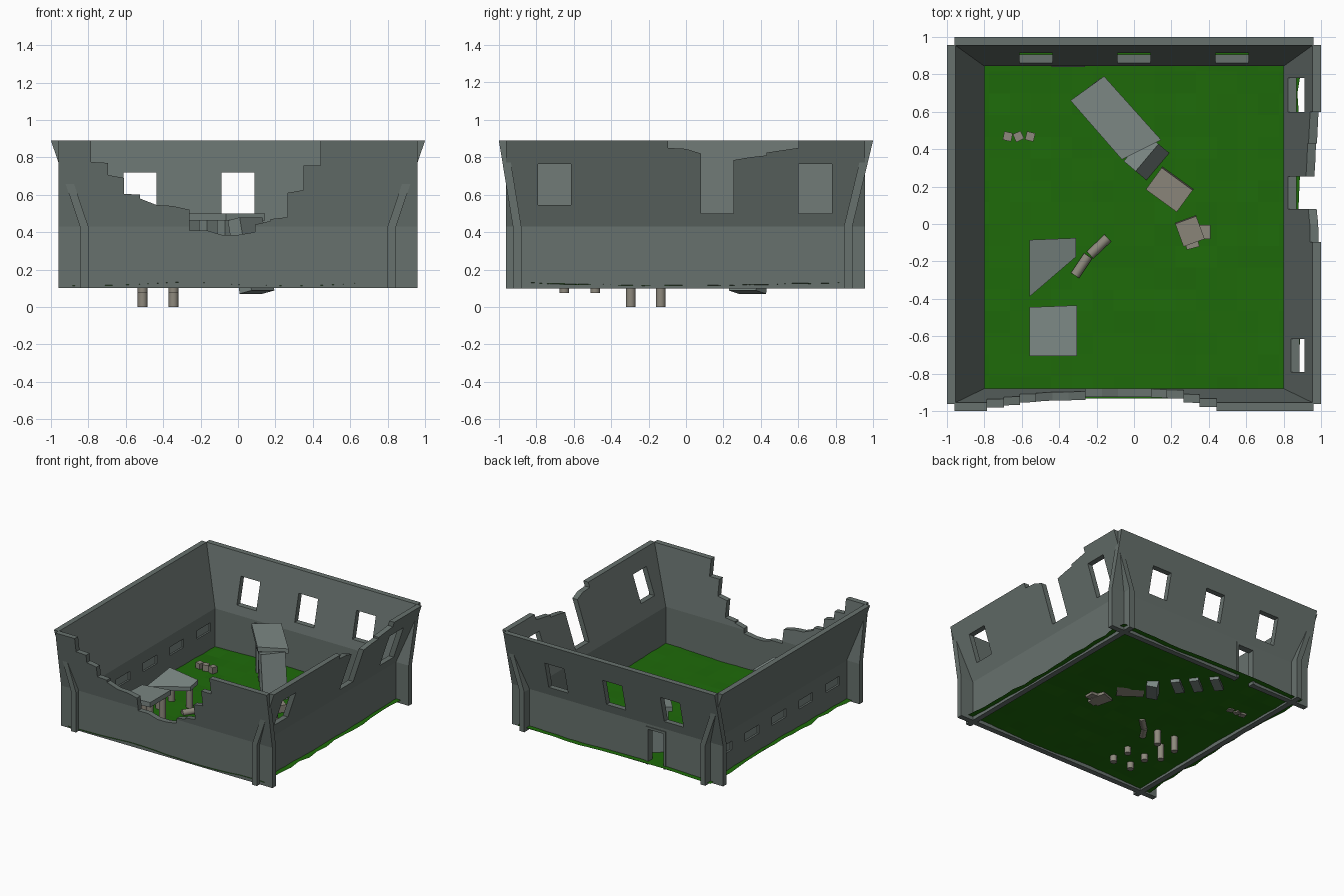
import bpy, bmesh, random
from math import radians, sin
from mathutils import Matrix, Vector

if "Cube" in bpy.data.objects:
    bpy.data.objects.remove(bpy.data.objects["Cube"])

random.seed(4)


def material(name, rgb):
    m = bpy.data.materials.new(name)
    m.diffuse_color = (*rgb, 1)
    m.use_nodes = True
    m.node_tree.nodes["Principled BSDF"].inputs["Base Color"].default_value = m.diffuse_color
    return m


STONE = material("wall_stone", (0.135, 0.165, 0.153))
SLAB = material("slab_stone", (0.20, 0.245, 0.23))
RUBBLE = material("rubble_stone", (0.27, 0.25, 0.205))
GRASS = material("grass", (0.013, 0.145, 0.003))


def finish(name, bm, mat):
    bmesh.ops.recalc_face_normals(bm, faces=bm.faces[:])
    me = bpy.data.meshes.new(name)
    bm.to_mesh(me)
    bm.free()
    ob = bpy.data.objects.new(name, me)
    bpy.context.collection.objects.link(ob)
    me.materials.append(mat)
    return ob


def prism(bm, pts, offset):
    """Extrude a closed outline of 3D points along an offset."""
    face = bm.faces.new([bm.verts.new(p) for p in pts])
    ext = bmesh.ops.extrude_face_region(bm, geom=[face])["geom"]
    bmesh.ops.translate(bm, vec=offset, verts=[v for v in ext if isinstance(v, bmesh.types.BMVert)])


def wall(name, place, u0, u1, inner, lean, openings=(), broken=None):
    """Wall that leans outward above the bend; local axes: length, outward, up."""
    t = 0.045
    bm = bmesh.new()
    profile = [(inner, .1), (inner + t, .1), (inner + t, .43), (inner + lean + t, .89),
               (inner + lean, .89), (inner, .43)]
    prism(bm, [(u0, d, z) for d, z in profile], (u1 - u0, 0, 0))
    ob = finish(name, bm, STONE)
    outlines = [[(a, b), (c, b), (c, e), (a, e)] for a, c, b, e in openings]
    if broken:
        outlines.append(broken)
    cut = bmesh.new()
    for o in outlines:
        prism(cut, [(u, .6, z) for u, z in o], (0, .6, 0))
    cutter = finish("cutter", cut, STONE)
    cutter.hide_render = True
    mod = ob.modifiers.new("openings", 'BOOLEAN')
    mod.operation, mod.solver, mod.object = 'DIFFERENCE', 'EXACT', cutter
    dg = bpy.context.evaluated_depsgraph_get()
    bm = bmesh.new()
    bm.from_mesh(bpy.data.meshes.new_from_object(ob.evaluated_get(dg)))
    for v in bm.verts:
        v.co = place(*v.co)
    bpy.data.objects.remove(cutter)
    bpy.data.objects.remove(ob)
    finish(name, bm, STONE)


# Broken skylines of the front and right walls (length, height)
front_break = [(-.785, 1), (-.785, .775), (-.695, .77), (-.695, .705), (-.61, .69), (-.61, .605),
               (-.525, .60), (-.525, .58), (-.435, .545), (-.35, .54), (-.26, .52), (-.26, .41),
               (-.17, .41), (-.085, .385), (0, .385), (.09, .40), (.09, .44), (.175, .46),
               (.175, .47), (.265, .48), (.265, .61), (.35, .625), (.35, .755), (.44, .755), (.44, 1)]
right_break = [(-.095, 1), (-.095, .85), (0, .845), (.08, .82), (.08, .50), (.255, .50), (.255, .785),
               (.34, .80), (.43, .81), (.43, .825), (.60, .85), (.60, 1)]

# Four outer walls
slits = (-.7, -.35, 0, .35, .7)
wall("front_wall", lambda u, d, z: (u, -d, z), -.96, .96, .88, .075, broken=front_break)
wall("back_wall", lambda u, d, z: (u, d, z), -.96, .96, .844, .111,
     [(c - .088, c + .088, .50, .718) for c in (-.525, 0, .525)] + [(-.44, -.262, 0, .41)])
wall("left_wall", lambda u, d, z: (-d, u, z), -.962, .957, .80, .155,
     [(c - .088, c + .088, .265, .335) for c in slits])
wall("right_wall", lambda u, d, z: (d, u, z), -.962, .957, .80, .155,
     [(-.79, -.615, .545, .765), (.60, .78, .50, .765)], right_break)

# Uneven grass floor
bm = bmesh.new()
bmesh.ops.create_grid(bm, x_segments=16, y_segments=16, size=1)
for v in bm.verts:
    edge = abs(v.co.x) > .99
    v.co = (v.co.x * .885, v.co.y * .932,
            .122 + .007 * sin(5 * v.co.x + 3 * v.co.y) + random.uniform(-.004, .004))
    if edge:
        v.co.x += random.uniform(-.012, .012)
finish("grass_floor", bm, GRASS)


def plate(name, pts, thick, mat=SLAB):
    bm = bmesh.new()
    prism(bm, pts, (0, 0, -thick))
    return finish(name, bm, mat)


def block(name, loc, size, angle=0, tilt=0, mat=RUBBLE):
    """Box turned about z, after tilting about its own length."""
    bm = bmesh.new()
    m = Matrix.Translation(loc) @ Matrix.Rotation(radians(angle), 4, 'Z') \
        @ Matrix.Rotation(radians(tilt), 4, 'X') @ Matrix.Diagonal((*size, 1))
    bmesh.ops.create_cube(bm, size=1, matrix=m)
    return finish(name, bm, mat)


def column(name, a, b, r=.026):
    a, b = Vector(a), Vector(b)
    bm = bmesh.new()
    m = Matrix.Translation((a + b) / 2) @ (b - a).to_track_quat('Z', 'Y').to_matrix().to_4x4()
    bmesh.ops.create_cone(bm, cap_ends=True, segments=16, radius1=r, radius2=r,
                          depth=(b - a).length, matrix=m)
    ob = finish(name, bm, RUBBLE)
    for f in ob.data.polygons:
        f.use_smooth = len(f.vertices) == 4


# Blocked slits in the left wall and the frame of the back doorway
for y in slits:
    block("slit_filling", (-.822, y, .30), (.015, .176, .07), mat=SLAB)
for x in (-.43, -.272):
    block("door_jamb", (x, .867, .255), (.02, .056, .31), mat=STONE)
block("door_lintel", (-.351, .867, .40), (.178, .056, .02), mat=STONE)

# Large capstone on standing stones, with one stone leaning out
plate("capstone", [(-.34, .66, .5), (-.065, .345, .5), (.145, .45, .5), (-.16, .79, .5)], .037)
for x, y in ((-.225, .70), (-.12, .585), (-.025, .48)):
    block("standing_stone", (x, y, .283), (.17, .07, .36), 38, mat=SLAB)
block("leaning_stone", (.07, .355, .275), (.19, .085, .40), 50, -12, SLAB)

# Two smaller slabs on round columns
plate("square_slab", [(-.56, -.705, .37), (-.305, -.705, .38), (-.305, -.435, .38), (-.56, -.445, .36)], .04)
plate("broken_slab", [(-.56, -.39, .325), (-.31, -.175, .305), (-.31, -.075, .325), (-.56, -.085, .365)], .035)
for x in (-.51, -.345):
    for y in (-.65, -.485):
        column("slab_column", (x, y, .075), (x, y, .34))
for x, y in ((-.51, -.295), (-.51, -.135), (-.345, -.135)):
    column("broken_slab_column", (x, y, 0), (x, y, .30))
column("fallen_column", (-.235, -.165, .127), (-.14, -.075, .13))
column("fallen_column", (-.315, -.275, .127), (-.245, -.17, .13))

# Fallen blocks
block("fallen_block", (.19, .185, .155), (.205, .145, .06), -36, 6)
block("rubble_block", (.298, -.037, .145), (.12, .13, .08), 20, 4)
block("rubble_piece", (.375, -.042, .135), (.07, .075, .06))
block("rubble_piece", (.31, -.105, .135), (.07, .05, .06), 15)
for x, a in ((-.675, -12), (-.618, 25), (-.555, -15)):
    block("small_stone", (x, .468, .135), (.046, .046, .06), a)
